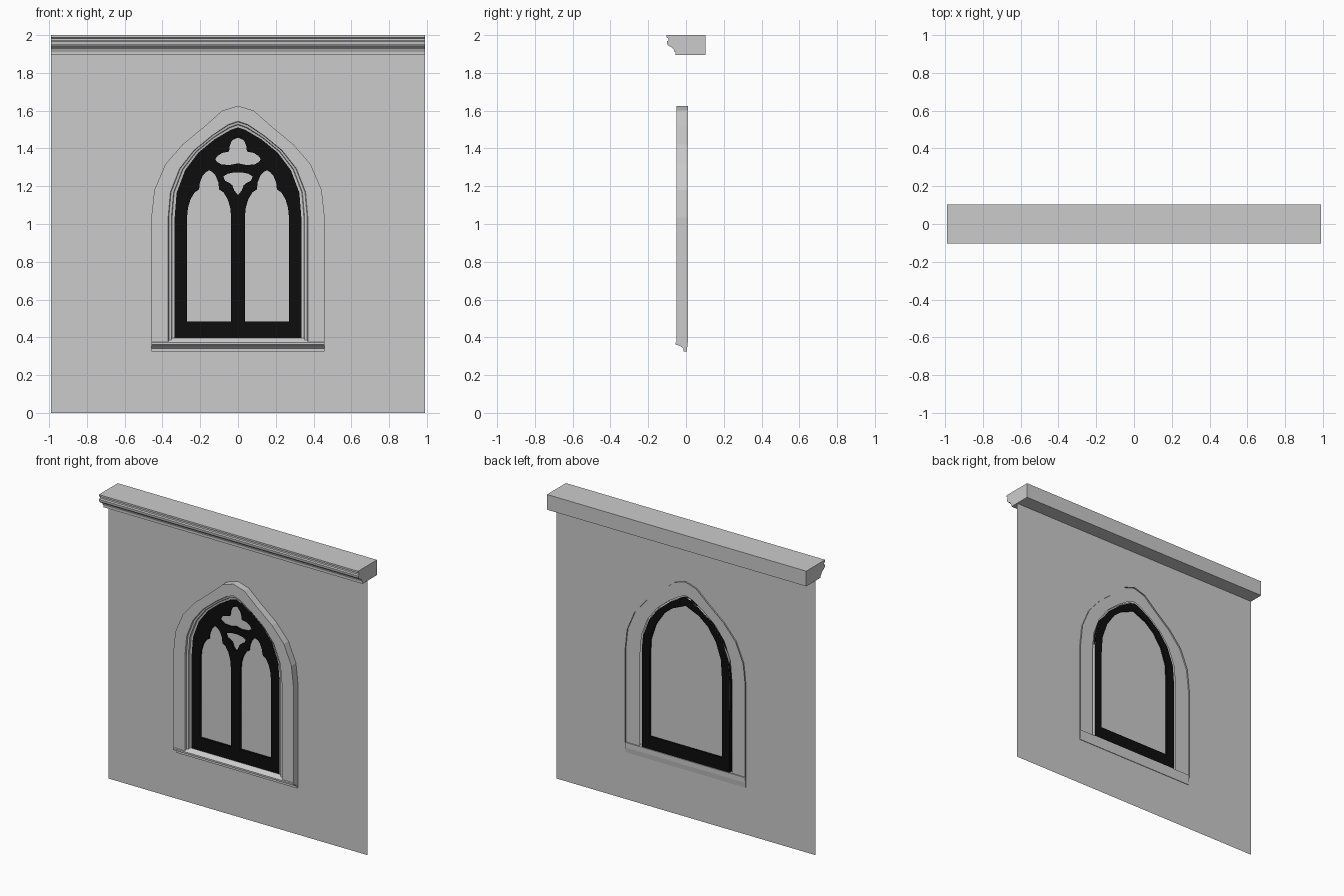
import bpy, bmesh, math

if "Cube" in bpy.data.objects:
    bpy.data.objects.remove(bpy.data.objects["Cube"])

black = bpy.data.materials.new("black_paint")
black.diffuse_color = (0.004, 0.004, 0.004, 1)
black.use_nodes = True
black.node_tree.nodes["Principled BSDF"].inputs["Base Color"].default_value = black.diffuse_color

# Half outlines (right side, spring to apex) of the window frame and the stone surround
INNER = [(.335, 1.04), (.325, 1.165), (.28, 1.285), (.21, 1.378), (.125, 1.448), (.04, 1.498), (0, 1.512)]
OUTER = [(.459, 1.035), (.443, 1.18), (.385, 1.316), (.295, 1.42), (.174, 1.52), (.084, 1.6), (0, 1.626)]


def mirrored(half):
    """Complete a right-hand half outline that ends on the centre line."""
    return half + [(-x, z) for x, z in reversed(half[:-1])]


def arch(t, base):
    """Pointed arch, t=0 at the window frame edge, t=1 at the surround edge."""
    half = [(a[0] + t * (b[0] - a[0]), a[1] + t * (b[1] - a[1])) for a, b in zip(INNER, OUTER)]
    return mirrored([(half[0][0], base)] + half)


def mesh_object(name, bm):
    bmesh.ops.recalc_face_normals(bm, faces=bm.faces)
    mesh = bpy.data.meshes.new(name)
    bm.to_mesh(mesh)
    bm.free()
    ob = bpy.data.objects.new(name, mesh)
    bpy.context.collection.objects.link(ob)
    return ob


def plate(name, loops, y, half_depth=0, mat=None):
    """Flat sheet or slab in the xz plane; loops after the first are holes."""
    cu = bpy.data.curves.new(name + "_outline", 'CURVE')
    cu.dimensions = '2D'
    cu.fill_mode = 'BOTH'
    cu.extrude = half_depth
    for loop in loops:
        sp = cu.splines.new('POLY')
        sp.points.add(len(loop) - 1)
        for p, (x, z) in zip(sp.points, loop):
            p.co = (x, z, 0, 1)
        sp.use_cyclic_u = True
    tmp = bpy.data.objects.new(name + "_tmp", cu)
    bpy.context.collection.objects.link(tmp)
    dg = bpy.context.evaluated_depsgraph_get()
    mesh = bpy.data.meshes.new_from_object(tmp.evaluated_get(dg))
    bpy.data.objects.remove(tmp)
    ob = bpy.data.objects.new(name, mesh)
    ob.rotation_euler.x = math.pi / 2
    ob.location.y = y
    bpy.context.collection.objects.link(ob)
    if mat:
        mesh.materials.clear()
        mesh.materials.append(mat)
    return ob


def prism(name, profile, half_width):
    """Extrude a (y, z) profile along x, with end caps."""
    bm = bmesh.new()
    f = bm.faces.new([bm.verts.new((-half_width, y, z)) for y, z in profile])
    ext = bmesh.ops.extrude_face_region(bm, geom=[f], use_keep_orig=True)
    bmesh.ops.translate(bm, vec=(2 * half_width, 0, 0),
                        verts=[v for v in ext["geom"] if isinstance(v, bmesh.types.BMVert)])
    return mesh_object(name, bm)


# Wall sheet with the window opening
plate("wall", [[(-.99, 0), (.99, 0), (.99, 1.9), (-.99, 1.9)], arch(.12, .385)], 0)

# Cornice along the wall top
prism("cornice", [(.102, 1.895), (.102, 2), (-.104, 2), (-.104, 1.988), (-.093, 1.982), (-.093, 1.972),
                  (-.102, 1.967), (-.1, 1.953), (-.092, 1.943), (-.078, 1.936), (-.066, 1.926),
                  (-.06, 1.912), (-.056, 1.91), (-.056, 1.895)], .99)

# Stone surround: moulded profile (t, y) swept along the arch
bm = bmesh.new()
rows = []
for t, y in [(1, .01), (1, -.05), (.28, -.05), (.25, -.04), (.14, -.038), (.11, -.028), (0, -.026), (0, .004)]:
    rows.append([bm.verts.new((x, y, z)) for x, z in arch(t, .372)])
for a, b in zip(rows, rows[1:]):
    for i in range(len(a) - 1):
        bm.faces.new((a[i], a[i + 1], b[i + 1], b[i]))
mesh_object("window_surround", bm)

# Sill under the window
prism("window_sill", [(.008, .395), (-.028, .395), (-.055, .372), (-.055, .361), (-.036, .357),
                      (-.023, .348), (-.014, .34), (-.014, .325), (.004, .325), (.008, .36)], .459)

# Tracery openings: two cusped lancets, a central dagger and a trefoil
lancet = mirrored([(.117, .483), (.117, 1.035), (.112, 1.085), (.099, 1.13), (.077, 1.167), (.053, 1.183),
                   (.049, 1.22), (.034, 1.257), (.017, 1.275), (0, 1.285)])
lancets = [[(x + s * .153, z) for x, z in lancet] for s in (-1, 1)]
dagger = mirrored([(0, 1.153), (.02, 1.178), (.03, 1.205), (.045, 1.217), (.068, 1.228), (.078, 1.252),
                   (.055, 1.266), (.025, 1.272), (0, 1.273)])[:-1]
trefoil = mirrored([(0, 1.321), (.045, 1.312), (.09, 1.316), (.112, 1.33), (.121, 1.344), (.108, 1.361),
                    (.085, 1.376), (.047, 1.384), (.045, 1.41), (.035, 1.436), (.018, 1.458), (0, 1.469)][::1])[:12]
trefoil += [(-x, z) for x, z in reversed(trefoil[1:-1])]
dagger = dagger[:9] + [(-x, z) for x, z in reversed(dagger[1:8])]
plate("window_tracery", [arch(0, .393)] + lancets + [dagger, trefoil], -.02, .007, black)

# Plain frame on the back, with the pane between
plate("window_frame", [arch(0, .393), arch(-.48, .483)], -.005, .008, black)
plate("window_pane", [arch(-.3, .45)], -.01)
